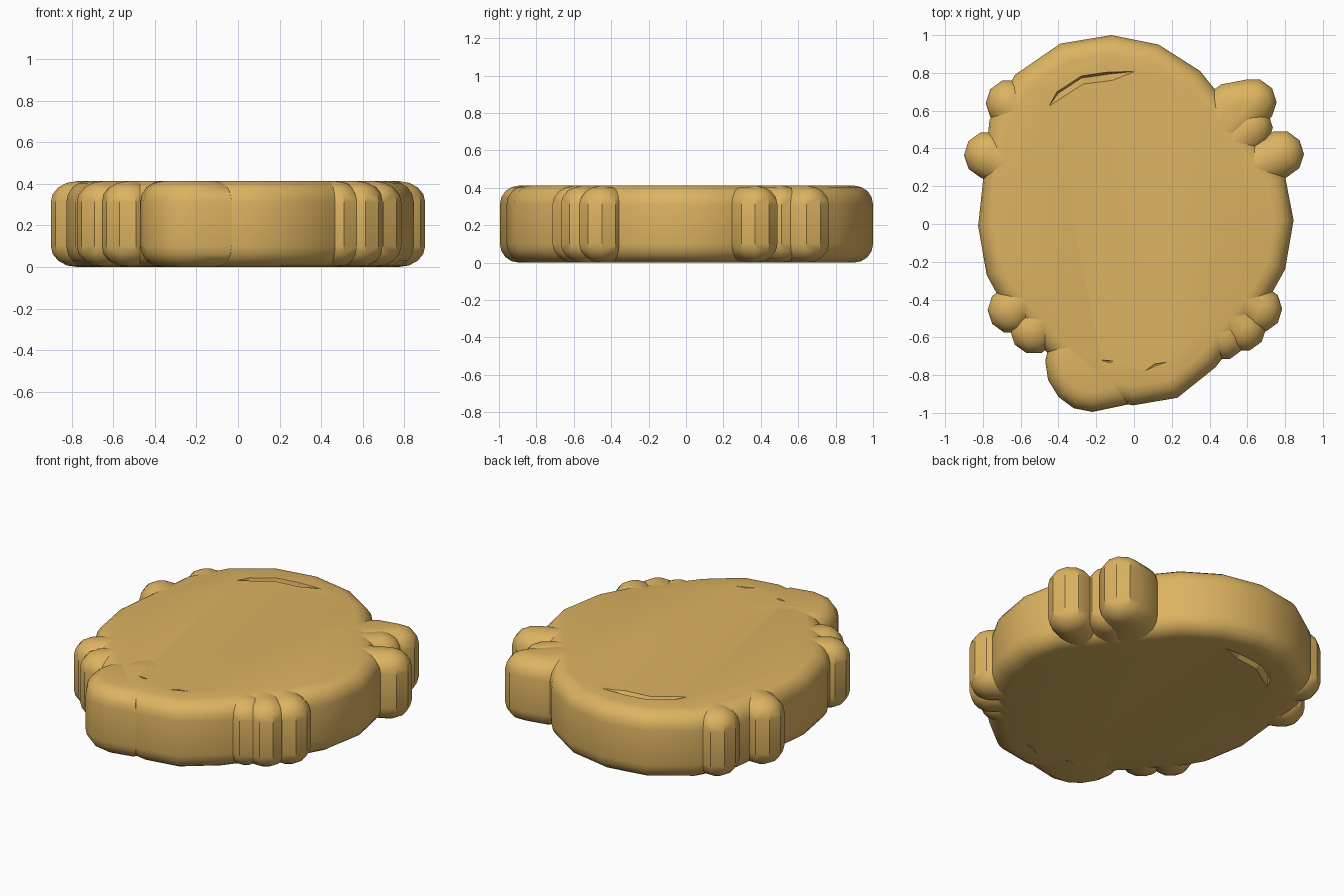
import bpy, bmesh
from math import sin, cos, pi, radians
from mathutils import Vector

if "Cube" in bpy.data.objects:
    bpy.data.objects.remove(bpy.data.objects["Cube"])

H, R = 0.412, 0.10
mat = bpy.data.materials.new("tan")
mat.diffuse_color = (0.72, 0.45, 0.12, 1)
mat.use_nodes = True
mat.node_tree.nodes["Principled BSDF"].inputs["Base Color"].default_value = mat.diffuse_color

# quarter-round edge profile: (inset fraction, height)
arc = [(1 - cos(a * pi / 8), R * (1 - sin(a * pi / 8))) for a in range(5)]
PROFILE = arc + [(f, H - z) for f, z in arc]


def add(name, bm):
    bmesh.ops.recalc_face_normals(bm, faces=bm.faces)
    me = bpy.data.meshes.new(name)
    bm.to_mesh(me)
    bm.free()
    ob = bpy.data.objects.new(name, me)
    bpy.context.collection.objects.link(ob)
    me.materials.append(mat)
    return ob


def hull(name, points):
    bm = bmesh.new()
    for p in points:
        bm.verts.new(p)
    bmesh.ops.convex_hull(bm, input=bm.verts)
    bmesh.ops.delete(bm, geom=[v for v in bm.verts if not v.link_faces], context='VERTS')
    bmesh.ops.dissolve_limit(bm, angle_limit=radians(0.5), verts=bm.verts, edges=bm.edges)
    return add(name, bm)


def inset(poly, d):
    """Mitred inset of a convex clockwise outline."""
    out, n = [], len(poly)
    for i in range(n):
        a, b, c = (Vector(poly[(i + k) % n]) for k in (-1, 0, 1))
        u, v = (b - a).normalized(), (c - b).normalized()
        m = Vector((u.y + v.y, -u.x - v.x)).normalized()
        out.append(b + m * d / m.dot(Vector((u.y, -u.x))))
    return out


def slab(name, outline):
    return hull(name, [(p.x, p.y, z) for f, z in PROFILE for p in inset(outline, f * R)])


def lobe(name, cores, r=0.125, n=10):
    return hull(name, [(x + r * (1 - f) * cos(2 * pi * k / n), y + r * (1 - f) * sin(2 * pi * k / n), z)
                       for x, y in cores for f, z in PROFILE for k in range(n)])


# main rounded body and the larger rounded bulge at its lower left
body = slab("body", [
    (-.12, 1.0), (.13, .95), (.35, .81), (.44, .68), (.80, .25), (.845, .02),
    (.80, -.24), (.70, -.42), (.43, -.76), (.23, -.92), (-.005, -.96), (-.2, -.92),
    (-.48, -.66), (-.72, -.38), (-.78, -.27), (-.825, -.01), (-.80, .2),
    (-.765, .55), (-.63, .79), (-.39, .955)])
bulge = slab("lower_bulge", [
    (-.03, -.955), (-.22, -.995), (-.32, -.975), (-.40, -.915), (-.455, -.825),
    (-.47, -.725), (-.45, -.64), (-.3, -.4), (.1, -.5)])

# small rim lobes, each running inward under the flat face
parts = [body, bulge]
for name, cores in {
    "upper_right_lobe": [(.50, .62), (.63, .645)],
    "upper_right_fold": [(.61, .51)],
    "right_lobe": [(.775, .37)],
    "lower_right_lobe": [(.66, -.45)],
    "lower_right_fold": [(.575, -.55)],
    "lower_right_inner_fold": [(.47, -.595)],
    "lower_left_lobe": [(-.65, -.455)],
    "lower_left_fold": [(-.53, -.565)],
    "left_lobe": [(-.775, .365)],
    "upper_left_lobe": [(-.66, .64)],
}.items():
    x, y = cores[-1]
    parts.append(lobe(name, cores + [(x * .5, y * .5)]))

# creases cut into both flat faces: (outer edge, inner edge) stations
grooves = [
    ([(-.45, .63), (-.41, .70), (-.28, .785), (-.15, .805), (0, .81)],
     [(-.44, .62), (-.37, .67), (-.27, .735), (-.11, .755), (0, .80)], .06),
    ([(-.17, -.72), (-.14, -.72), (-.11, -.725)], [(-.17, -.725), (-.13, -.74), (-.11, -.73)], .02),
    ([(.06, -.775), (.11, -.74), (.17, -.73)], [(.06, -.78), (.12, -.755), (.17, -.735)], .02),
]
bm = bmesh.new()
for outer, inner, depth in grooves:
    for flip in (False, True):
        rings = []
        for i, (o, n) in enumerate(zip(outer, inner)):
            d = depth if 0 < i < len(outer) - 1 else .002
            pts = [(*o, H + .01), (*n, H + .01), (o[0] * .75 + n[0] * .25, o[1] * .75 + n[1] * .25, H - d)]
            rings.append([bm.verts.new((x, y, H - z if flip else z)) for x, y, z in pts])
        for a, b in zip(rings, rings[1:]):
            for k in range(3):
                j = (k + 1) % 3
                bm.faces.new((a[k], a[j], b[j], b[k]))
        bm.faces.new(rings[0])
        bm.faces.new(rings[-1])
bmesh.ops.triangulate(bm, faces=bm.faces)
cutter = add("crease_cutter", bm)
cutter.hide_render = True
cutter.hide_set(True)
for ob in (body, bulge):
    mod = ob.modifiers.new("creases", 'BOOLEAN')
    mod.operation, mod.solver, mod.object = 'DIFFERENCE', 'EXACT', cutter

for ob in parts:
    bpy.ops.object.select_all(action='DESELECT')
    ob.select_set(True)
    bpy.context.view_layer.objects.active = ob
    bpy.ops.object.shade_smooth_by_angle(angle=radians(35))
